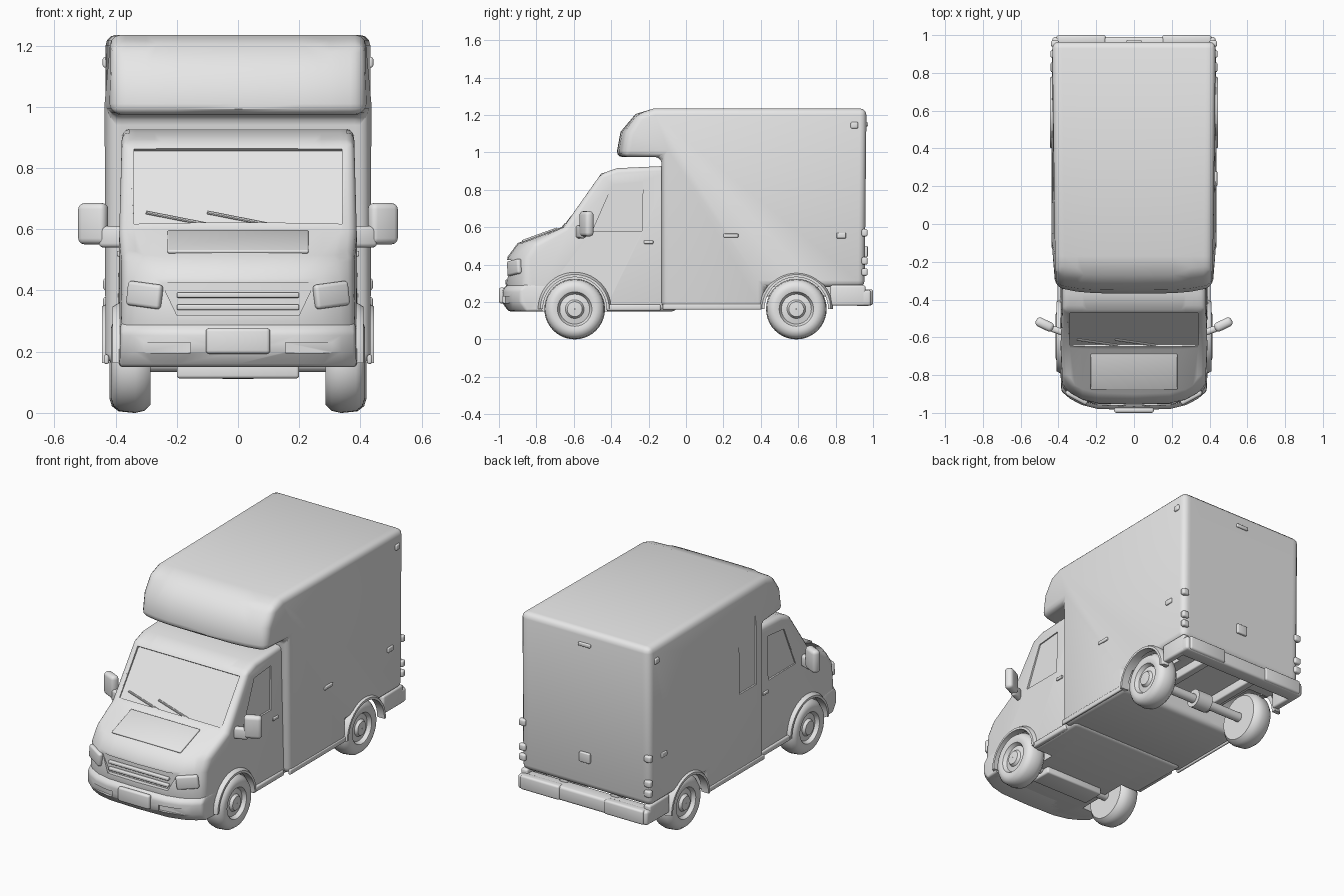
import bpy, bmesh, math
from mathutils import Vector

if "Cube" in bpy.data.objects:
    bpy.data.objects.remove(bpy.data.objects["Cube"])

paint = bpy.data.materials.new("plain_grey")
paint.diffuse_color = (0.8, 0.8, 0.8, 1)
paint.use_nodes = True
paint.node_tree.nodes["Principled BSDF"].inputs["Base Color"].default_value = paint.diffuse_color


def activate(ob):
    bpy.ops.object.select_all(action='DESELECT')
    ob.select_set(True)
    bpy.context.view_layer.objects.active = ob


def make(name, bm, bevel=0, segs=3):
    """Turn a bmesh into an object with optional rounded edges."""
    bmesh.ops.recalc_face_normals(bm, faces=bm.faces)
    me = bpy.data.meshes.new(name)
    bm.to_mesh(me)
    bm.free()
    me.materials.append(paint)
    ob = bpy.data.objects.new(name, me)
    bpy.context.collection.objects.link(ob)
    if bevel:
        activate(ob)
        m = ob.modifiers.new("round", 'BEVEL')
        m.width, m.segments, m.limit_method = bevel, segs, 'ANGLE'
        m.angle_limit = math.radians(35)
        bpy.ops.object.modifier_apply(modifier=m.name)
    return ob


def loft(name, profile, place, bevel, stations=(-1, -.88, -.72, -.5, 0, .5, .72, .88, 1)):
    """Sweep a side profile across the width; place(u, y, z) gives each point."""
    bm = bmesh.new()
    rows = [[bm.verts.new(place(u, y, z)) for y, z in profile] for u in stations]
    n = len(profile)
    for a, b in zip(rows, rows[1:]):
        for i in range(n):
            j = (i + 1) % n
            bm.faces.new((a[i], a[j], b[j], b[i]))
    bm.faces.new(rows[0])
    bm.faces.new(rows[-1][::-1])
    return make(name, bm, bevel)


def prism(name, pts, axis, lo, hi):
    """Extrude a flat outline along x or y."""
    def point(t, p):
        return (t, p[0], p[1]) if axis == 'x' else (p[0], t, p[1])
    bm = bmesh.new()
    a, b = ([bm.verts.new(point(t, p)) for p in pts] for t in (lo, hi))
    for i in range(len(pts)):
        j = (i + 1) % len(pts)
        bm.faces.new((a[i], a[j], b[j], b[i]))
    bm.faces.new(a)
    bm.faces.new(b[::-1])
    return make(name, bm)


def box(name, loc, dims, rot=(0, 0, 0), bevel=0):
    bm = bmesh.new()
    bmesh.ops.create_cube(bm, size=1)
    bmesh.ops.scale(bm, vec=dims, verts=bm.verts)
    ob = make(name, bm, bevel)
    ob.location, ob.rotation_euler = loc, rot
    return ob


def rod(name, a, b, r, sides=16):
    a, b = Vector(a), Vector(b)
    bm = bmesh.new()
    bmesh.ops.create_cone(bm, cap_ends=True, segments=sides, radius1=r, radius2=r,
                          depth=(b - a).length)
    ob = make(name, bm)
    ob.location = (a + b) / 2
    ob.rotation_euler = (b - a).to_track_quat('Z', 'Y').to_euler()
    return ob


def cut(ob, cutter):
    activate(ob)
    m = ob.modifiers.new("cut", 'BOOLEAN')
    m.operation, m.object, m.solver = 'DIFFERENCE', cutter, 'EXACT'
    bpy.ops.object.modifier_apply(modifier=m.name)
    bpy.data.objects.remove(cutter)


def revolve(name, profile, centre, sign, a0=0, a1=360, steps=40):
    """Spin a closed (x, radius) outline about an axle line along x."""
    bm = bmesh.new()
    full = a1 - a0 == 360
    rings = []
    for k in range(steps if full else steps + 1):
        t = math.radians(a0 + (a1 - a0) * k / steps)
        rings.append([bm.verts.new((sign * x, centre[0] + r * math.cos(t),
                                    centre[1] + r * math.sin(t))) for x, r in profile])
    n = len(profile)
    for k in range(steps):
        a, b = rings[k], rings[(k + 1) % len(rings)]
        for i in range(n):
            bm.faces.new((a[i], a[(i + 1) % n], b[(i + 1) % n], b[i]))
    if not full:
        bm.faces.new(rings[0])
        bm.faces.new(rings[-1][::-1])
    return make(name, bm)


def nose(u, y, z):
    """Cab shape: leans in with height, front wraps back at the corners."""
    w = min(max((-.62 - y) / .3, 0), 1)
    return (u * (.402 - .025 * z) * (1 - .03 * w), y + .10 * u ** 4 * w, z)


def cargo(u, y, z):
    """Cargo body shape: overhang is narrower with a bowed front."""
    w = min(max((-.2 - y) / .17, 0), 1)
    return (u * (.417 if y < -.14 else .433), y + .04 * u ** 4 * w, z)


# Cab, cargo body and front bumper
cab = loft("cab", [(-.05, .15), (-.93, .15), (-.965, .30), (-.955, .44), (-.90, .515),
                   (-.665, .60), (-.455, .885), (-.37, .915), (-.05, .93)], nose, .025)
body = loft("cargo_body", [(-.13, .16), (.42, .16), (.42, .28), (.955, .28), (.965, 1.235),
                           (-.17, 1.235), (-.27, 1.205), (-.35, 1.11), (-.375, .975),
                           (-.13, .975)], cargo, .035)
bumper = loft("front_bumper", [(-.79, .15), (-.95, .15), (-.985, .20), (-.985, .265),
                               (-.955, .295), (-.79, .295)], nose, .012)

# Windshield and grille recesses
cut(cab, box("glass_cutter", (0, -.56, .742), (.68, .30, .026), (math.atan2(.285, .21), 0, 0)))
cut(cab, prism("grille_cutter", [(-.25, .425), (.25, .425), (.20, .32), (-.20, .32)],
               'y', -1.2, -.935))
for z in (.345, .385):
    box("grille_bar", (0, -.943, z), (.40, .022, .018), bevel=.005)
box("hood_panel", (0, -.782, .559), (.46, .20, .012), (math.atan2(.085, .235), 0, 0), .005)
box("number_plate", (0, -.985, .235), (.21, .03, .085), bevel=.012)

AXLES = ((-.595, .415), (.59, .42))
for s in (-1, 1):
    # Side windows and wheel wells
    cut(cab, prism("window_cutter", [(-.50, .58), (-.39, .83), (-.23, .845), (-.235, .58)],
                   'x', s * .374, s * .6))
    for ob, y in ((cab, -.595), (body, .59)):
        cut(ob, rod("arch_cutter", (s * .26, y, .165), (s * .6, y, .165), .174, 48))
    cut(bumper, rod("arch_cutter", (s * .26, -.595, .165), (s * .6, -.595, .165), .174, 48))
    cut(bumper, box("lamp_cutter", (s * .24, -.972, .213), (.17, .04, .035), (0, 0, s * .15)))

    # Wheels with dished hubs, and arch flares
    for (y, xo), flare_x in zip(AXLES, (.402, .437)):
        tyre = [(xo - .13, .03), (xo - .13, .135), (xo - .11, .155), (xo - .08, .162),
                (xo - .03, .157), (xo - .008, .14), (xo, .115), (xo - .006, .092),
                (xo - .028, .08), (xo - .022, .05), (xo - .006, .04), (xo - .004, .002),
                (xo - .13, .002)]
        revolve("wheel", tyre, (y, .162), s)
        revolve("arch_flare", [(flare_x - .04, .170), (flare_x + .008, .170),
                               (flare_x + .008, .184), (flare_x - .012, .196),
                               (flare_x - .04, .196)], (y, .163), s, 0, 180, 28)

    # Headlights
    box("headlight", (s * .305, -.917, .385), (.125, .03, .08), (0, s * -.12, s * .50), .012)

    # Mirrors on short arms
    box("mirror", (s * .473, -.532, .618), (.10, .05, .135), (0, 0, s * .45), .02)
    box("mirror_arm", (s * .41, -.562, .575), (.09, .035, .07), (0, 0, s * .35), .014)

    # Door handle, cab rear pillar seam and lower sill
    box("door_handle", (s * .39, -.20, .52), (.012, .05, .018), bevel=.004)
    box("side_sill", (s * .43, .14, .175), (.016, .53, .03), bevel=.006)
    box("cab_step", (s * .39, -.28, .17), (.03, .29, .035), bevel=.01)

    # Rear skirts, tail lamps and marker lamps
    box("rear_skirt", (s * .41, .865, .235), (.045, .19, .11), bevel=.012)
    for z in (.36, .42, .57):
        box("tail_lamp", (s * .418, .955, z), (.045, .032, .04), bevel=.01)
    box("marker_lamp", (s * .432, .90, 1.145), (.02, .04, .035), bevel=.008)
    box("side_latch", (s * .434, .83, .555), (.014, .05, .03), bevel=.005)
    box("chassis_rail", (s * .17, .67, .26), (.05, .52, .06), bevel=.008)
    box("bumper_end", (s * .28, .975, .225), (.26, .05, .085), bevel=.012)

# Rear bumper, latch and top lamp
box("rear_bumper", (0, .945, .222), (.865, .09, .085), bevel=.015)
box("rear_latch", (0, .962, .47), (.07, .02, .06), bevel=.006)
box("rear_top_lamp", (0, .966, 1.15), (.08, .016, .022), bevel=.005)

# Side details: window on the left, hatch handle on the right
cut(body, box("side_window_cutter", (-.44, .03, .855), (.03, .16, .43)))
box("hatch_handle", (.434, .24, .555), (.014, .08, .02), bevel=.005)

# Wipers
for x in (-.30, -.10):
    rod("wiper", (x, -.612, .655), (x + .28, -.652, .60), .006, 8)

# Axles and front cross member
for y in (-.595, .59):
    rod("axle", (-.33, y, .162), (.33, y, .162), .028)
box("cross_member", (0, -.60, .14), (.40, .14, .055), bevel=.01)
rod("rear_differential", (-.05, .59, .165), (.05, .59, .165), .055)

for ob in list(bpy.context.scene.objects):
    activate(ob)
    bpy.ops.object.shade_smooth_by_angle(angle=math.radians(35))
